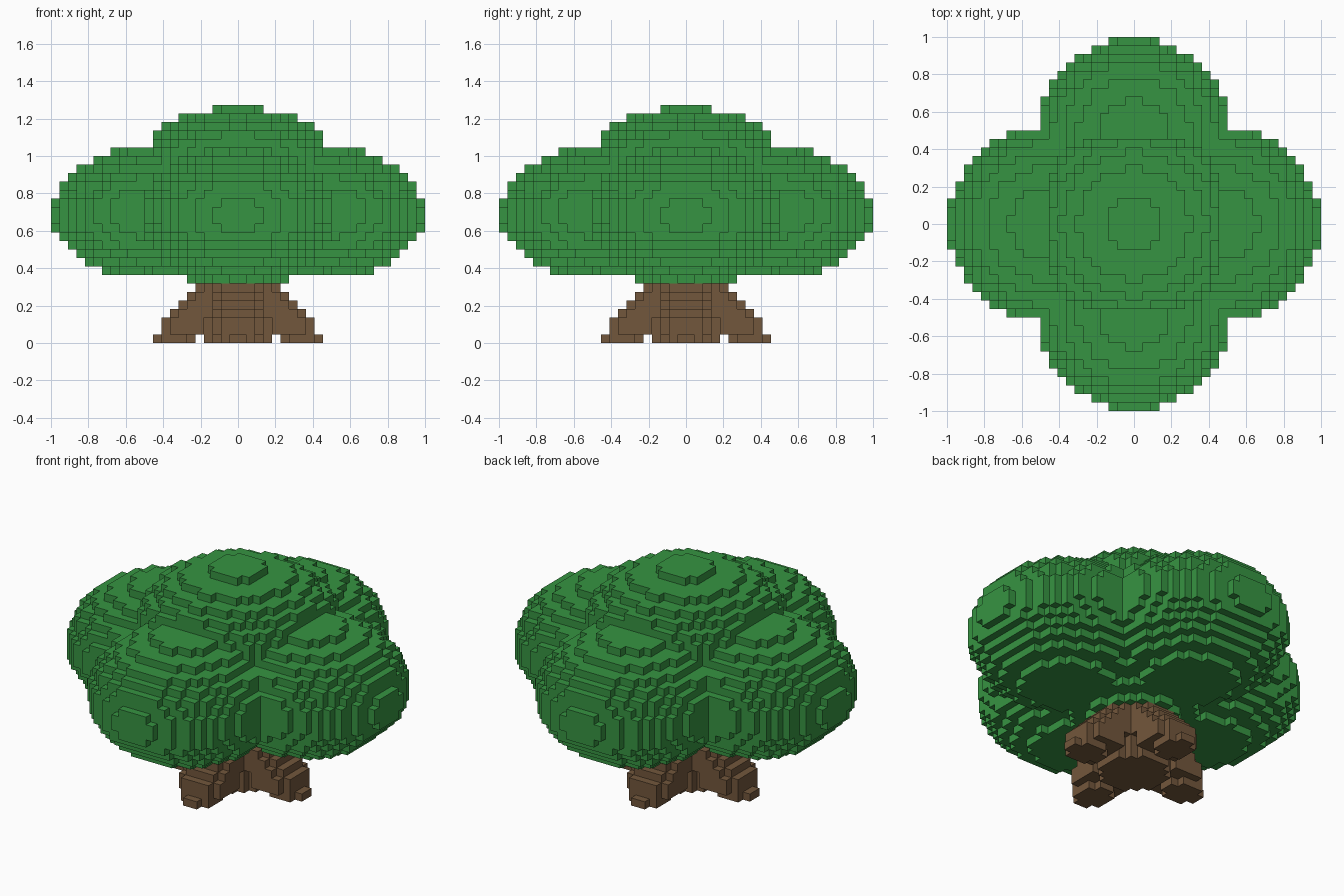
import bpy, bmesh
from mathutils import Vector

cube = bpy.data.objects.get("Cube")
if cube:
    bpy.data.objects.remove(cube, do_unlink=True)

U = 2 / 44          # edge of one block
HALF, TALL = 22, 28  # half width and height in blocks
COMPASS = [(1, 0), (-1, 0), (0, 1), (0, -1)]


def material(name, rgb):
    m = bpy.data.materials.new(name)
    m.use_nodes = True
    m.diffuse_color = (*rgb, 1)
    m.node_tree.nodes["Principled BSDF"].inputs["Base Color"].default_value = (*rgb, 1)
    return m


def blocks(test):
    """All blocks whose centre passes the test."""
    r = range(-HALF, HALF)
    return {(i, j, k) for i in r for j in r for k in range(TALL)
            if test(i + .5, j + .5, k + .5)}


def in_ellipsoid(p, centre, r2, rz):
    x, y, z = (a - b for a, b in zip(p, centre))
    return (x * x + y * y) / r2 + (z / rz) ** 2 < 1


# Canopy: a crown, a core and four side lobes
def in_canopy(x, y, z):
    p = (x, y, z)
    return ((in_ellipsoid(p, (0, 0, 20.1), 143, 7.7) and max(abs(x), abs(y)) < 10)
            or in_ellipsoid(p, (0, 0, 15.3), 150, 8.8)
            or any(in_ellipsoid(p, (10.5 * a, 10.5 * b, 15.27), 130.1, 7.745)
                   for a, b in COMPASS))


# Trunk: a round column with four roots; each layer is (root centre, radius squared)
ROOT_LAYERS = [(7.5, 5.8), (6, 9), (6, 9), (5, 9), (4, 9), (3, 9), (2, 9)]


def in_trunk(x, y, z):
    if z > len(ROOT_LAYERS):
        return False
    c, r2 = ROOT_LAYERS[int(z)]
    return x * x + y * y < 16 or any(
        (x - a * c) ** 2 + (y - b * c) ** 2 < r2 for a, b in COMPASS)


# Turn a set of blocks into a shell of its exposed faces
def build(name, cells, occupied, mat):
    bm = bmesh.new()
    verts = {}

    def vert(p):
        key = tuple(round(c) for c in p)
        if key not in verts:
            verts[key] = bm.verts.new(Vector(key) * U)
        return verts[key]

    for cell in sorted(cells):
        mid = Vector(cell) + Vector((.5, .5, .5))
        for axis in range(3):
            for sign in (-1, 1):
                n = Vector((0, 0, 0))
                n[axis] = sign
                if tuple(int(c + d) for c, d in zip(cell, n)) in occupied:
                    continue
                s = Vector((0, 0, 0))
                s[(axis + 1) % 3] = .5
                t = n.cross(s)
                c = mid + n * .5
                bm.faces.new([vert(c + q) for q in (-s - t, s - t, s + t, t - s)])
    mesh = bpy.data.meshes.new(name)
    bm.to_mesh(mesh)
    bm.free()
    mesh.materials.append(mat)
    obj = bpy.data.objects.new(name, mesh)
    bpy.context.collection.objects.link(obj)


canopy, trunk = blocks(in_canopy), blocks(in_trunk)
trunk -= canopy
everything = canopy | trunk
build("canopy", canopy, everything, material("leaf green", (.037, .296, .054)))
build("trunk", trunk, everything, material("bark brown", (.171, .095, .045)))
